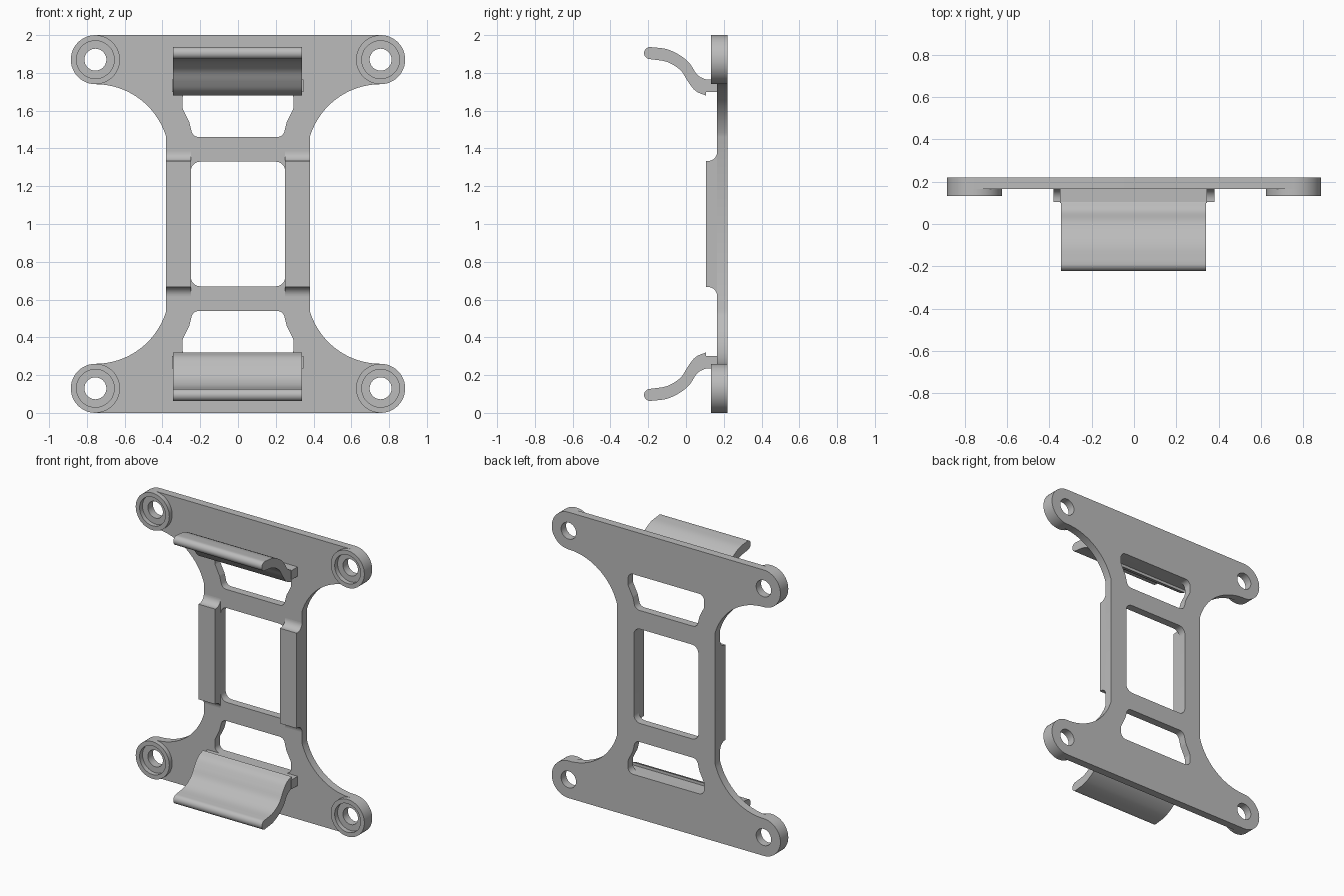
import bpy, bmesh
from math import sin, cos, tan, pi, radians
from mathutils import Vector, Matrix

if "Cube" in bpy.data.objects:
    bpy.data.objects.remove(bpy.data.objects["Cube"])

grey = bpy.data.materials.new("plain grey")
grey.use_nodes = True
grey.diffuse_color = (0.5, 0.5, 0.5, 1)
grey.node_tree.nodes["Principled BSDF"].inputs["Base Color"].default_value = grey.diffuse_color

# Axes of a drawn profile: across the front (x, z) or seen from the side (y, z)
FRONT = Matrix(((1, 0, 0, 0), (0, 0, -1, 0), (0, 1, 0, 0), (0, 0, 0, 1)))
SIDE = Matrix(((0, 0, 1, 0), (1, 0, 0, 0), (0, 1, 0, 0), (0, 0, 0, 1)))


def arc(cx, cy, r, start, end, n=16):
    angles = [radians(start + (end - start) * i / n) for i in range(n + 1)]
    return [(cx + r * cos(a), cy + r * sin(a)) for a in angles]


def circle(cx, cy, r, n=48):
    return arc(cx, cy, r, 0, 360, n)[:-1]


def rounded(points, r, n=6):
    """Polygon with each corner replaced by a tangent arc."""
    out = []
    for i, p in enumerate(points):
        p = Vector(p)
        u = (Vector(points[i - 1]) - p).normalized()
        v = (Vector(points[(i + 1) % len(points)]) - p).normalized()
        half = u.angle(v) / 2
        centre = p + (u + v).normalized() * r / sin(half)
        a = p + u * r / tan(half) - centre
        turn = a.angle_signed(p + v * r / tan(half) - centre)
        for k in range(n + 1):
            out.append(tuple(centre + Matrix.Rotation(-turn * k / n, 2) @ a))
    return out


def flip(points):
    return [(x, 2 - z) for x, z in points]


def extrude(name, loops, axes, low, high):
    """Solid from closed loops; inner loops become holes."""
    curve = bpy.data.curves.new(name, "CURVE")
    curve.dimensions, curve.fill_mode = "2D", "BOTH"
    curve.extrude = (high - low) / 2
    for loop in loops:
        s = curve.splines.new("POLY")
        s.points.add(len(loop) - 1)
        for sp, (a, b) in zip(s.points, loop):
            sp.co = (a, b, 0, 1)
        s.use_cyclic_u = True
    helper = bpy.data.objects.new(name + " outline", curve)
    bpy.context.collection.objects.link(helper)
    mesh = bpy.data.meshes.new_from_object(
        helper.evaluated_get(bpy.context.evaluated_depsgraph_get()))
    bpy.data.objects.remove(helper)
    mid = (low + high) / 2
    shift = Vector((0, mid, 0)) if axes is FRONT else Vector((mid, 0, 0))
    mesh.transform(Matrix.Translation(shift) @ axes)
    bm = bmesh.new()
    bm.from_mesh(mesh)
    bmesh.ops.remove_doubles(bm, verts=bm.verts, dist=1e-5)
    bmesh.ops.recalc_face_normals(bm, faces=bm.faces)
    bm.to_mesh(mesh)
    bm.free()
    mesh.materials.clear()
    mesh.materials.append(grey)
    obj = bpy.data.objects.new(name, mesh)
    bpy.context.collection.objects.link(obj)
    bpy.ops.object.select_all(action="DESELECT")
    obj.select_set(True)
    bpy.context.view_layer.objects.active = obj
    bpy.ops.object.shade_smooth_by_angle(angle=radians(30))
    return obj


# Base plate: one quarter of the outline, mirrored to all four
BX, BZ, BR = 0.755, 1.87, 0.13
FRONT_Y, BACK_Y = 0.165, 0.22
quarter = arc(BX, BZ, BR, 90, -90, 24) + arc(BX, 1.349, 0.391, 90, 163.5, 20)[1:]
right = quarter + flip(quarter)[::-1]
outline = right + [(-x, z) for x, z in right[::-1]]

centre_window = rounded([(-0.25, 0.67), (0.25, 0.67), (0.25, 1.33), (-0.25, 1.33)], 0.05)
half = [(0.238, 1.46), (0.258, 1.54), (0.295, 1.615), (0.295, 1.70)]
end_window = rounded(half + [(-x, z) for x, z in half[::-1]], 0.04)
bosses = [(sx * BX, z) for sx in (-1, 1) for z in (BZ, 2 - BZ)]
holes = [circle(x, z, 0.058) for x, z in bosses]
extrude("base_plate", [outline, centre_window, end_window, flip(end_window)] + holes,
        FRONT, FRONT_Y, BACK_Y)

# Raised rims round the screw holes
for i, (x, z) in enumerate(bosses):
    extrude(f"screw_boss_{i + 1}", [circle(x, z, BR), circle(x, z, 0.1)],
            FRONT, 0.133, FRONT_Y + 0.001)

# Side rails with hollow fillets at both ends
end = [(0.105, 1.333)] + arc(0.115, 1.383, 0.05, -90, 0, 10) + [(0.17, 1.383)]
rail = end + flip(end)[::-1]
for side, low in (("left", 0.25), ("right", -0.38)):
    extrude(f"{side}_rail", [rail], SIDE, low, low + 0.13)


# Curved spring clips on short tabs
def smooth(points, n=5):
    """Catmull-Rom curve through the points."""
    p = [Vector(q) for q in points]
    p = [2 * p[0] - p[1]] + p + [2 * p[-1] - p[-2]]
    out = []
    for a, b, c, d in zip(p, p[1:], p[2:], p[3:]):
        for k in range(n):
            t = k / n
            out.append(tuple(0.5 * (2 * b + (c - a) * t + (2 * a - 5 * b + 4 * c - d) * t * t
                                    + (3 * b - a - 3 * c + d) * t ** 3)))
    return out + [tuple(p[-2])]


upper = smooth([(-0.19, 1.937), (-0.09, 1.922), (0.005, 1.866), (0.06, 1.79), (0.105, 1.765)])
lower = smooth([(0.105, 1.68), (0.05, 1.705), (0.01, 1.755), (-0.03, 1.815), (-0.1, 1.858),
                (-0.19, 1.873)])
clip = upper + lower + arc(-0.19, 1.905, 0.032, 270, 90, 12)[1:-1]
tab = [(0.1, 1.70), (0.17, 1.70), (0.17, 1.765), (0.1, 1.765)]
for name, place in (("upper", list), ("lower", flip)):
    extrude(f"{name}_clip", [place(clip)], SIDE, -0.345, 0.34)
    extrude(f"{name}_clip_tab", [place(tab)], SIDE, -0.35, 0.346)
